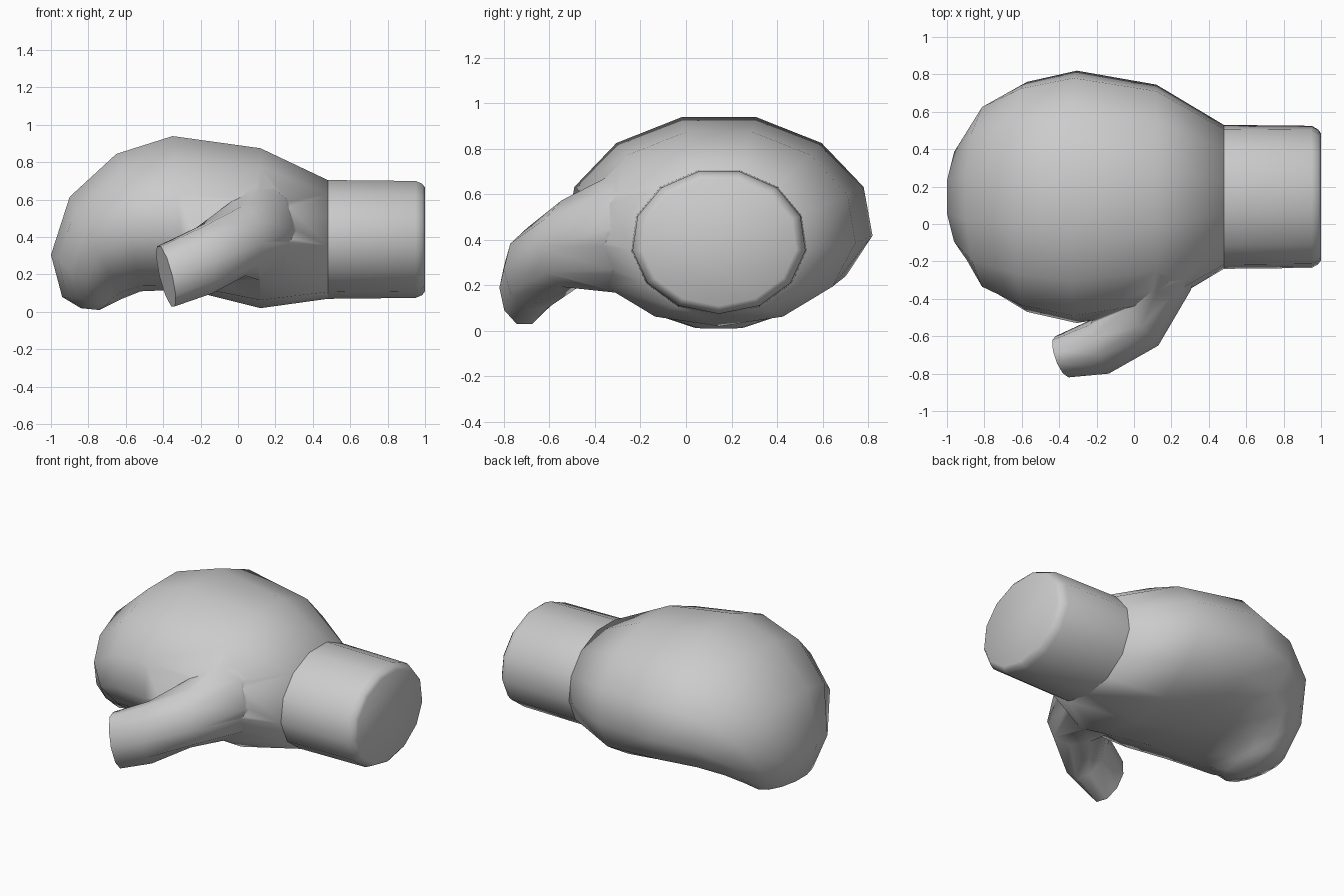
import bpy, bmesh
from math import sin, cos, pi
from mathutils import Vector as V

if "Cube" in bpy.data.objects:
    bpy.data.objects.remove(bpy.data.objects["Cube"])


def loft(name, rings, angle):
    """Skin a list of equal-sized point rings and cap both ends."""
    bm = bmesh.new()
    loops = [[bm.verts.new(p) for p in r] for r in rings]
    n = len(loops[0])
    for a, b in zip(loops, loops[1:]):
        for i in range(n):
            j = (i + 1) % n
            bm.faces.new((a[i], a[j], b[j], b[i]))
    bm.faces.new(loops[0])
    bm.faces.new(loops[-1])
    bmesh.ops.recalc_face_normals(bm, faces=bm.faces)
    me = bpy.data.meshes.new(name)
    bm.to_mesh(me)
    bm.free()
    ob = bpy.data.objects.new(name, me)
    bpy.context.collection.objects.link(ob)
    bpy.ops.object.select_all(action='DESELECT')
    ob.select_set(True)
    bpy.context.view_layer.objects.active = ob
    bpy.ops.object.shade_smooth_by_angle(angle=angle)
    return ob


def section(tx, tz, bx, bz, half, power=1.0):
    """13-sided ring between a top and bottom point, bottom vertex centred."""
    pts = []
    for k in range(13):
        a = 2 * pi * k / 13
        t = ((1 - cos(a)) / (1 + cos(pi / 13))) ** power
        pts.append(V((bx + (tx - bx) * t, 0.145 + half * sin(a) / 0.993, bz + (tz - bz) * t)))
    return pts


def oval(c, u, v, n=10):
    c, u, v = V(c), V(u), V(v)
    return [c + u * cos(2 * pi * k / n) + v * sin(2 * pi * k / n) for k in range(n)]


# padded fist curling down at the knuckles
fist = loft("fist", [section(*s) for s in (
    (0.48, 0.705, 0.48, 0.07, 0.385),
    (0.12, 0.875, 0.12, 0.02, 0.60, 1.05),
    (-0.35, 0.94, -0.28, 0.12, 0.675, 1.25),
    (-0.65, 0.845, -0.52, 0.11, 0.615, 1.15),
    (-0.90, 0.615, -0.62, 0.07, 0.51),
    (-1.00, 0.305, -0.66, 0.05, 0.36),
    (-0.94, 0.08, -0.68, 0.04, 0.24),
    (-0.84, 0.02, -0.74, 0.01, 0.11))], 1.4)

# thumb flaring into the side of the fist
thumb = loft("thumb", [oval(*s) for s in (
    ((0.10, 0.00, 0.42), (0.30, -0.12, 0), (0, 0, 0.28)),
    ((0.05, -0.23, 0.44), (0.25, -0.13, 0), (0, 0, 0.29)),
    ((0.00, -0.50, 0.39), (0.13, -0.15, -0.02), (0, 0, 0.20)),
    ((-0.18, -0.655, 0.275), (0.045, -0.145, 0), (-0.03, 0, 0.185)),
    ((-0.385, -0.71, 0.19), (0.035, -0.11, 0), (-0.04, 0, 0.168)))], 1.0)

# merge the thumb into the fist
union = fist.modifiers.new("join_thumb", 'BOOLEAN')
union.operation = 'UNION'
union.solver = 'EXACT'
union.object = thumb
thumb.hide_render = True
thumb.hide_set(True)

# wrist cuff with a bevelled rim
loft("cuff", [section(x, t, x, b, h) for x, t, b, h in (
    (0.48, 0.705, 0.07, 0.385),
    (0.95, 0.70, 0.075, 0.38),
    (0.985, 0.685, 0.09, 0.36),
    (1.00, 0.665, 0.11, 0.34))], 0.75)
